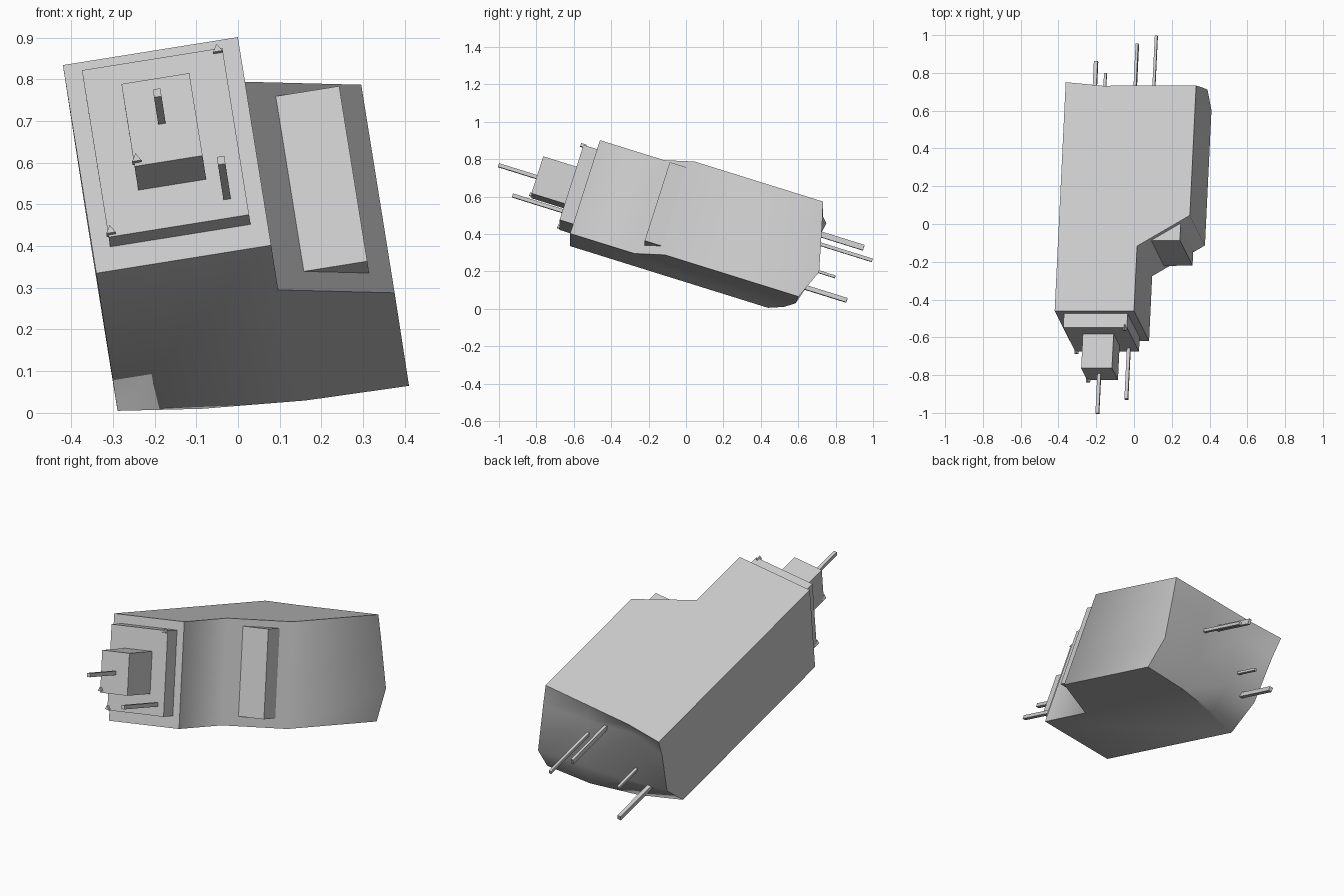
import bpy
import bmesh
from math import radians
from mathutils import Matrix, Vector

cube = bpy.data.objects.get("Cube")
if cube:
    bpy.data.objects.remove(cube, do_unlink=True)

grey = bpy.data.materials.new("light_grey")
grey.use_nodes = True
grey.diffuse_color = (0.6, 0.6, 0.6, 1)
grey.node_tree.nodes["Principled BSDF"].inputs["Base Color"].default_value = (0.6, 0.6, 0.6, 1)

# Tilted frame of the whole model: width, length and height axes
up = Vector((-0.151, 0.301, 0.942)).normalized()
across = Vector((0.988, 0, 0.153))
across = (across - up * across.dot(up)).normalized()
along = up.cross(across)
frame = Matrix.Translation((-0.34, -0.62, 0.335)) @ Matrix((across, along, up)).transposed().to_4x4()


def finish(name, bm):
    bmesh.ops.recalc_face_normals(bm, faces=bm.faces)
    mesh = bpy.data.meshes.new(name)
    bm.to_mesh(mesh)
    bm.free()
    mesh.materials.append(grey)
    obj = bpy.data.objects.new(name, mesh)
    bpy.context.collection.objects.link(obj)
    obj.matrix_world = frame
    return obj


def box(name, x, y, z):
    bm = bmesh.new()
    size = [r[1] - r[0] for r in (x, y, z)]
    mid = [(r[1] + r[0]) / 2 for r in (x, y, z)]
    bmesh.ops.create_cube(bm, size=1, matrix=Matrix.Translation(mid) @ Matrix.Diagonal((*size, 1)))
    return finish(name, bm)


def pin(name, x, z, y, width, height):
    return box(name, (x - width / 2, x + width / 2), y, (z - height / 2, z + height / 2))


# Main body: stacked outlines, with the rounded back bulging differently per level
front = [(0, 0), (0.425, 0), (0.425, 0.36), (0.70, 0.53)]
columns = [0.70, 0.45, 0.20, 0]
levels = {
    0: (1.28, 1.265, 1.20, 1.11),
    0.16: (1.345, 1.31, 1.27, 1.23),
    0.42: (1.28, 1.25, 1.20, 1.25),
    0.53: (1.25, 1.25, 1.25, 1.27),
}
bm = bmesh.new()
rings = []
for z, backs in levels.items():
    outline = front + list(zip(columns, backs))
    rings.append([bm.verts.new((x, y, z)) for x, y in outline])
for low, high in zip(rings, rings[1:]):
    n = len(low)
    for i in range(n):
        j = (i + 1) % n
        bm.faces.new((low[i], low[j], high[j], high[i]))
bm.faces.new(rings[0])
bm.faces.new(rings[-1])
body = finish("body", bm)
bpy.ops.object.select_all(action='DESELECT')
body.select_set(True)
bpy.context.view_layer.objects.active = body
bpy.ops.object.shade_smooth_by_angle(angle=radians(62))

# Stepped blocks on the front and the panel on the slanted shoulder
box("front_plate", (0.043, 0.384), (-0.078, 0.02), (0.06, 0.485))
box("front_block", (0.131, 0.296), (-0.269, -0.06), (0.165, 0.375))
box("shoulder_panel", (0.49, 0.647), (0.402, 0.52), (0.049, 0.495))

# Thin pins
pin("front_pin_centre", 0.212, 0.27, (-0.487, -0.25), 0.018, 0.02)
pin("front_pin_lower", 0.338, 0.117, (-0.36, -0.06), 0.018, 0.02)
pin("back_pin_low", 0.094, 0.151, (1.15, 1.504), 0.02, 0.024)
pin("back_pin_short", 0.163, 0.243, (1.15, 1.41), 0.014, 0.014)
pin("back_pin_flat", 0.354, 0.41, (1.15, 1.517), 0.014, 0.03)
pin("back_pin_long", 0.443, 0.345, (1.15, 1.585), 0.014, 0.018)

# Tiny three-sided studs at the corners of the front blocks
studs = [(0.372, -0.078, 0.48), (0.05, -0.078, 0.072), (0.138, -0.269, 0.18)]
for i, place in enumerate(studs):
    bm = bmesh.new()
    turn = Matrix.Rotation(radians(90), 4, 'X')
    bmesh.ops.create_cone(bm, cap_ends=True, segments=3, radius1=0.013, radius2=0.013,
                          depth=0.03, matrix=Matrix.Translation(place) @ turn)
    finish(f"corner_stud_{i + 1}", bm)
